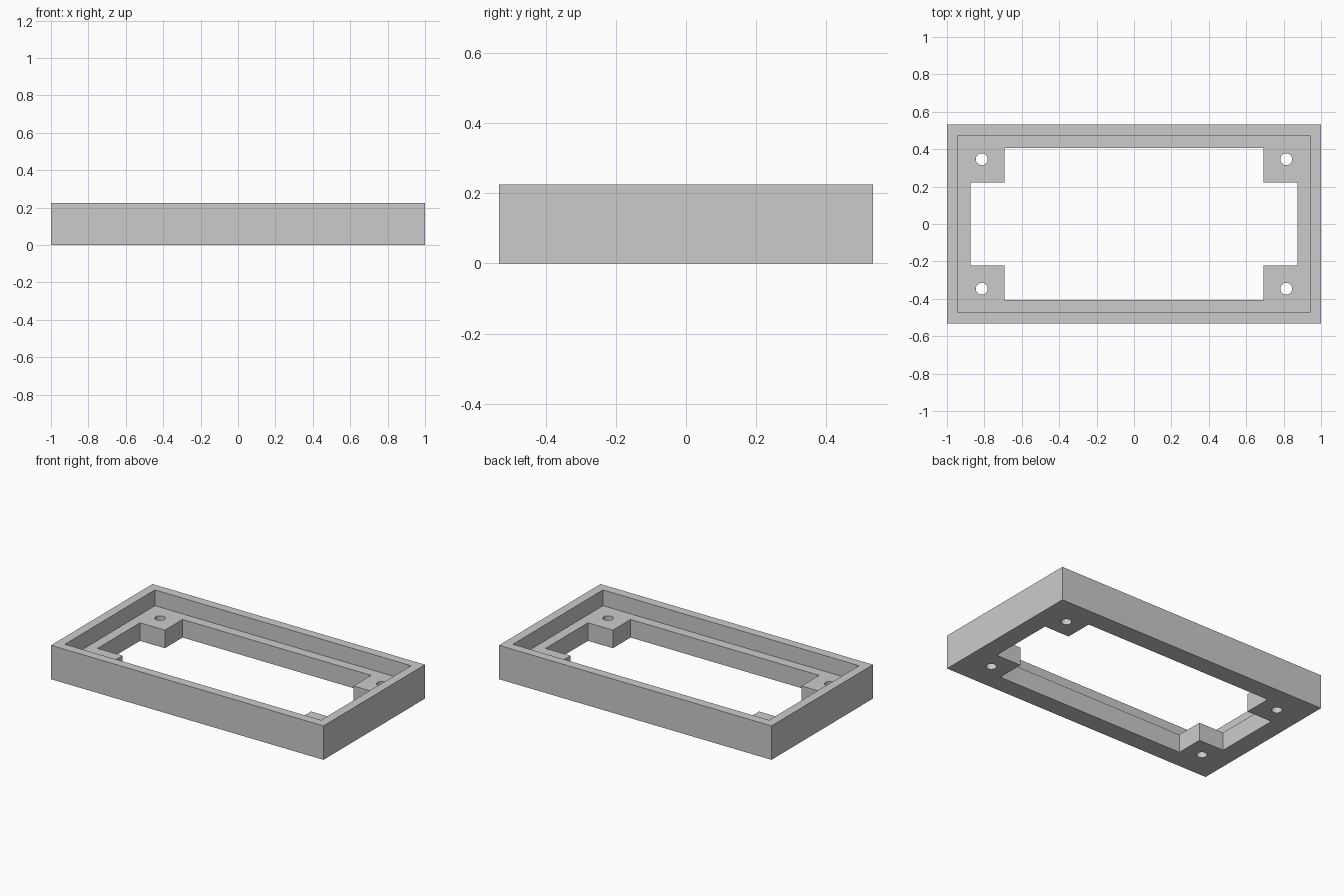
import bpy

cube = bpy.data.objects.get("Cube")
if cube:
    bpy.data.objects.remove(cube, do_unlink=True)

HALF_X, HALF_Y, HEIGHT = 1.0, 0.532, 0.225
WALL = 0.06
LEDGE_Z = 0.12

grey = bpy.data.materials.new("plain_grey")
grey.use_nodes = True
grey.diffuse_color = (0.6, 0.6, 0.6, 1)
grey.node_tree.nodes["Principled BSDF"].inputs["Base Color"].default_value = grey.diffuse_color


def box(name, half_x, half_y, z0, z1):
    """Box centred on the z axis, from z0 to z1."""
    bpy.ops.mesh.primitive_cube_add(size=2, location=(0, 0, (z0 + z1) / 2))
    obj = bpy.context.object
    obj.name = name
    obj.scale = (half_x, half_y, (z1 - z0) / 2)
    bpy.ops.object.transform_apply(location=True, rotation=False, scale=True)
    return obj


def cut(target, cutter):
    """Subtract the cutter and remove it."""
    cutter.hide_render = True
    mod = target.modifiers.new("cut", 'BOOLEAN')
    mod.operation = 'DIFFERENCE'
    mod.solver = 'EXACT'
    mod.object = cutter
    bpy.context.view_layer.objects.active = target
    bpy.ops.object.modifier_apply(modifier=mod.name)
    bpy.data.objects.remove(cutter, do_unlink=True)


# Solid block that becomes the frame
frame = box("frame", HALF_X, HALF_Y, 0, HEIGHT)
frame.data.materials.append(grey)

# Recess inside the raised rim
cut(frame, box("recess_cutter", HALF_X - WALL, HALF_Y - WALL, LEDGE_Z, HEIGHT + 0.2))

# Cross-shaped opening that leaves four corner mounting blocks
cut(frame, box("long_opening_cutter", 0.875, 0.222, -0.2, HEIGHT + 0.2))
cut(frame, box("wide_opening_cutter", 0.692, 0.407, -0.2, HEIGHT + 0.2))

# Screw hole through each corner block
for sx in (-1, 1):
    for sy in (-1, 1):
        bpy.ops.mesh.primitive_cylinder_add(
            vertices=32, radius=0.032, depth=1, location=(sx * 0.814, sy * 0.346, 0))
        cut(frame, bpy.context.object)

# Crisp faces, with smooth hole walls
bpy.ops.object.select_all(action='DESELECT')
frame.select_set(True)
bpy.context.view_layer.objects.active = frame
bpy.ops.object.shade_smooth_by_angle()
